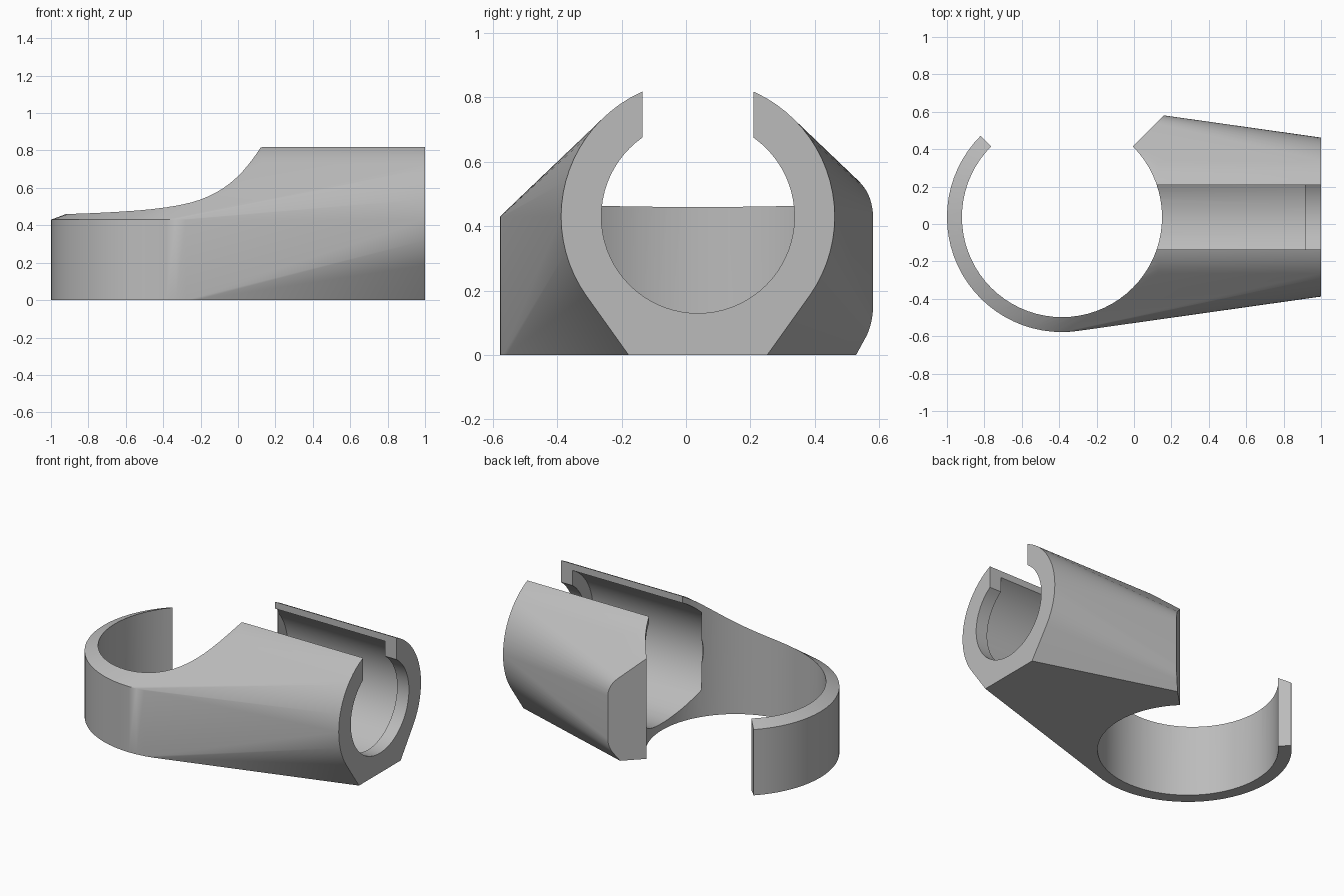
import bpy, bmesh, math
from mathutils import Matrix, Vector

cube = bpy.data.objects.get("Cube")
if cube:
    bpy.data.objects.remove(cube, do_unlink=True)

SEG = 72
RING = Vector((-0.385, 0.037, 0))   # upright ring centre
RING_OUT, RING_IN = 0.615, 0.535
AXIS_Y, AXIS_Z = 0.037, 0.43        # lying tube axis
TUBE_OUT, TUBE_IN, LIP_IN = 0.425, 0.385, 0.30
TUBE_START, END = 0.13, 1.0
SLOT = 0.1725

grey = bpy.data.materials.new("plain_grey")
grey.use_nodes = True
colour = (0.5, 0.5, 0.5, 1)
grey.diffuse_color = colour
grey.node_tree.nodes["Principled BSDF"].inputs["Base Color"].default_value = colour


def make_object(name, bm):
    mesh = bpy.data.meshes.new(name)
    bmesh.ops.recalc_face_normals(bm, faces=bm.faces)
    bm.to_mesh(mesh)
    bm.free()
    obj = bpy.data.objects.new(name, mesh)
    bpy.context.collection.objects.link(obj)
    mesh.materials.append(grey)
    return obj


def circle(radius):
    return [(radius * math.cos(2 * math.pi * i / SEG),
             radius * math.sin(2 * math.pi * i / SEG)) for i in range(SEG)]


def hull(points):
    bm = bmesh.new()
    for p in points:
        bm.verts.new(p)
    res = bmesh.ops.convex_hull(bm, input=bm.verts)
    junk = {g for g in res["geom_interior"] + res["geom_unused"]
            if isinstance(g, bmesh.types.BMVert)}
    bmesh.ops.delete(bm, geom=list(junk), context='VERTS')
    bmesh.ops.dissolve_limit(bm, angle_limit=0.001, verts=bm.verts, edges=bm.edges)
    return bm


def upright(radius, low, high):
    return [(RING.x + a, RING.y + b, z) for z in (low, high) for a, b in circle(radius)]


def lying(radius, start, end):
    return [(x, AXIS_Y + a, AXIS_Z + b) for x in (start, end) for a, b in circle(radius)]


# Body: ring and tube wrapped together, with a flat foot under the tube end
foot = [(END, AXIS_Y + s * 0.215, 0) for s in (-1, 1)]
body = make_object("clip_body", hull(
    upright(RING_OUT, 0, AXIS_Z) + lying(TUBE_OUT, TUBE_START, END) + foot))

# Cutters: ring bore, tube chamber, end lip bore, top slot, ring opening
wedge = [(RING.x + s, RING.y + abs(s), z) for s in (-1.5, 0, 1.5) for z in (-1, 2)]
slot = [(x, AXIS_Y + s * SLOT, z) for x in (-0.1, 1.2) for s in (-1, 1) for z in (0.5, 1.2)]
cutters = [
    make_object(name, hull(points)) for name, points in (
        ("ring_bore_cutter", upright(RING_IN, -1, 2)),
        ("chamber_cutter", lying(TUBE_IN, 0.065, 0.915)),
        ("lip_cutter", lying(LIP_IN, 0.0, 1.2)),
        ("slot_cutter", slot),
        ("opening_cutter", wedge))]
for cutter in cutters:
    mod = body.modifiers.new(cutter.name, 'BOOLEAN')
    mod.operation = 'DIFFERENCE'
    mod.solver = 'EXACT'
    mod.object = cutter

# Bake the cuts and tidy up
bpy.context.view_layer.update()
graph = bpy.context.evaluated_depsgraph_get()
baked = bpy.data.meshes.new_from_object(body.evaluated_get(graph))
body.modifiers.clear()
body.data = baked
for cutter in cutters:
    bpy.data.objects.remove(cutter, do_unlink=True)

bpy.ops.object.select_all(action='DESELECT')
body.select_set(True)
bpy.context.view_layer.objects.active = body
bpy.ops.object.shade_smooth_by_angle(angle=math.radians(25))
